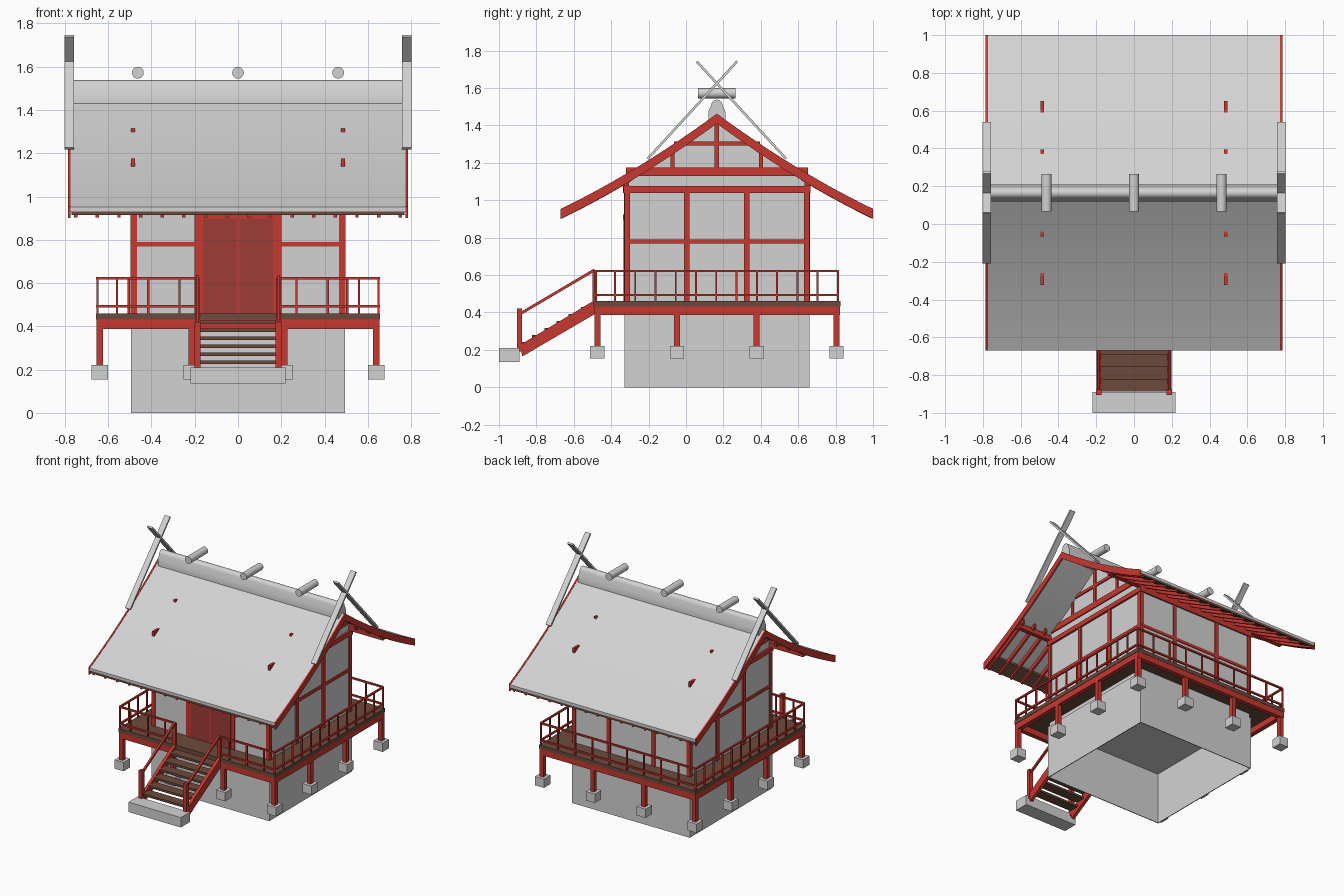
import bpy, bmesh, math
from mathutils import Matrix, Vector

cube = bpy.data.objects.get("Cube")
if cube:
    bpy.data.objects.remove(cube, do_unlink=True)


def material(name, rgb):
    m = bpy.data.materials.new(name)
    m.use_nodes = True
    m.diffuse_color = (*rgb, 1)
    m.node_tree.nodes["Principled BSDF"].inputs["Base Color"].default_value = (*rgb, 1)
    return m


GREY = material("pale grey", (0.65, 0.65, 0.65))
RED = material("vermilion", (0.57, 0.04, 0.03))
DOOR = material("dark red", (0.34, 0.045, 0.037))
BROWN = material("dark brown", (0.15, 0.068, 0.045))

parts = {}
CY = 0.165          # y of the ridge
EAVE = 0.835        # half depth of the roof
SIDES = (-1, 1)


def mesh_for(name, mat):
    return parts.setdefault(name, (bmesh.new(), mat))[0]


def prism(name, mat, pts, x0, x1):
    """Extrude a (y, z) outline along x."""
    bm = mesh_for(name, mat)
    a = [bm.verts.new((x0, y, z)) for y, z in pts]
    b = [bm.verts.new((x1, y, z)) for y, z in pts]
    faces = [bm.faces.new(a), bm.faces.new(b[::-1])]
    for i in range(len(pts)):
        j = (i + 1) % len(pts)
        faces.append(bm.faces.new((a[j], a[i], b[i], b[j])))
    bmesh.ops.recalc_face_normals(bm, faces=faces)


def box(name, mat, x, y, z):
    prism(name, mat, [(y[0], z[0]), (y[1], z[0]), (y[1], z[1]), (y[0], z[1])], *x)


def span(c, w):
    return (c - w / 2, c + w / 2)


def slanted(name, mat, p, q, t, x):
    """Straight bar of thickness t between two (y, z) points."""
    p, q = Vector(p), Vector(q)
    d = (q - p).normalized()
    n = Vector((-d.y, d.x)) * t / 2
    prism(name, mat, [p - n, q - n, q + n, p + n], *x)


def roof_z(y):
    d = abs(y - CY)
    return 1.46 - 0.735 * d + 0.15 * d * d


def roof_strip(name, mat, y0, y1, hi, lo, x, n=8):
    """Band that follows the roof curve between two offsets from its top."""
    ys = [y0 + (y1 - y0) * i / n for i in range(n + 1)]
    pts = [(y, roof_z(y) + hi) for y in ys] + [(y, roof_z(y) + lo) for y in reversed(ys)]
    prism(name, mat, pts, *x)


# Foundation skirt, open underneath
for s in SIDES:
    box("foundation", GREY, span(s * 0.491, 0.006), (-0.33, 0.66), (0, 0.4))
    box("foundation", GREY, (-0.488, 0.488), span(CY + s * 0.492, 0.006), (0, 0.4))

# Hall walls with gable ends
ys = [-0.325 + 0.98 * i / 12 for i in range(13)]
prism("walls", GREY, [(0.655, 0.385), (-0.325, 0.385)] + [(y, roof_z(y) - 0.015) for y in ys],
      -0.485, 0.485)

# Deck with edge beams
box("deck", BROWN, (-0.657, 0.657), (-0.495, 0.825), (0.432, 0.46))
for s in SIDES:
    box("deck_beams", RED, span(s * 0.637, 0.034), (-0.493, 0.823), (0.387, 0.433))
    box("deck_beams", RED, (-0.62, 0.62), span(CY + s * 0.641, 0.034), (0.387, 0.433))

# Stilts on stone blocks around the deck edge
for i in range(4):
    for j in range(4):
        if i in (0, 3) or j in (0, 3):
            x, y = -0.639 + 0.426 * i, CY - 0.639 + 0.426 * j
            box("stilts", RED, span(x, 0.032), span(y, 0.032), (0.21, 0.39))
            box("stone_blocks", GREY, span(x, 0.076), span(y, 0.076), (0.155, 0.222))

# Wall columns
for s in SIDES:
    for y in (-0.315, 0.005, 0.325, 0.645):
        box("columns", RED, span(s * 0.481, 0.03), span(y, 0.03), (0.46, 1.06))
    for y in (-0.315, 0.645):
        box("columns", RED, span(s * 0.187, 0.03), span(y, 0.034), (0.46, 1.06))

# Wall rails, tie beams and gable framing
for s in SIDES:
    x = span(s * 0.485, 0.018)
    box("wall_rails", RED, x, (-0.31, 0.64), (0.768, 0.79))
    box("wall_rails", RED, (s * 0.335 - 0.145, s * 0.335 + 0.145), (-0.331, -0.318), (0.768, 0.79))
    box("tie_beams", RED, span(s * 0.485, 0.03), (-0.335, 0.665), (1.04, 1.075))
    box("tie_beams", RED, x, (-0.322, 0.652), (1.13, 1.175))
    box("tie_beams", RED, x, (-0.065, 0.395), (1.292, 1.315))
    box("gable_posts", RED, x, span(CY, 0.024), (1.17, 1.43))
    for t in SIDES:
        box("gable_posts", RED, x, span(CY + t * 0.237, 0.022), (1.17, 1.275))
    box("wall_plates", RED, (-0.77, 0.77), span(CY + s * 0.485, 0.032), (1.075, 1.112))
    box("wall_plates", RED, (-0.49, 0.49), span(CY + s * 0.485, 0.032), (1.04, 1.075))
box("wall_rails", RED, (-0.48, 0.48), (0.648, 0.661), (0.768, 0.79))

# Double door
for s in SIDES:
    box("doors", DOOR, span(s * 0.0865, 0.173), (-0.332, -0.32), (0.46, 0.9))
    box("door_trim", RED, span(s * 0.167, 0.01), (-0.334, -0.32), (0.46, 0.9))
box("door_trim", RED, span(0, 0.016), (-0.335, -0.32), (0.46, 0.9))
box("door_trim", RED, (-0.175, 0.175), (-0.336, -0.32), (0.895, 0.925))

# Railing: rails and balusters along each edge
FRONT, BACK, EDGE = -0.488, 0.812, 0.649
for z in (0.493, 0.622):
    for s in SIDES:
        box("railing", RED, span(s * EDGE, 0.013), (FRONT, BACK), span(z, 0.012))
        box("railing", RED, span(s * 0.418, 0.47), span(FRONT, 0.013), span(z, 0.012))
    box("railing", RED, (-EDGE, EDGE), span(BACK, 0.013), span(z, 0.012))


def baluster(x, y, w=0.01):
    box("balusters", RED, span(x, w), span(y, w), (0.46, 0.622))


for s in SIDES:
    for i in range(13):
        baluster(s * EDGE, FRONT + (BACK - FRONT) * i / 12)
    for x in (0.27, 0.415, 0.56):
        baluster(s * x, FRONT)
    baluster(s * 0.187, FRONT, 0.022)
for i in range(1, 9):
    baluster(-EDGE + 2 * EDGE * i / 9, BACK)

# Stairs with stringers, newels and handrails
for i in range(6):
    z, y = 0.235 + 0.037 * i, -0.85 + 0.065 * i
    box("stair_treads", BROWN, (-0.175, 0.175), span(y, 0.075), span(z, 0.016))
for s in SIDES:
    prism("stringers", RED, [(-0.89, 0.225), (-0.875, 0.165), (-0.49, 0.39), (-0.49, 0.465)],
          *span(s * 0.187, 0.024))
    box("newels", RED, span(s * 0.187, 0.028), span(-0.89, 0.028), (0.19, 0.42))
    slanted("handrails", RED, (-0.895, 0.388), (-0.488, 0.628), 0.015, span(s * 0.187, 0.015))
box("stone_step", GREY, (-0.22, 0.22), (-1.0, -0.89), (0.135, 0.21))

# Curved roof with bargeboards, eave boards and rafters
roof_strip("roof", GREY, CY - EAVE, CY + EAVE, 0, -0.02, (-0.775, 0.775), 24)
for s in SIDES:
    roof_strip("bargeboards", RED, CY - EAVE, CY + EAVE, 0.003, -0.05,
               span(s * 0.78, 0.012), 24)
    roof_strip("eave_boards", BROWN, CY + s * 0.74, CY + s * EAVE, -0.018, -0.036, (-0.77, 0.77), 3)
    for i in range(16):
        roof_strip("rafters", RED, CY + s * 0.45, CY + s * 0.828, -0.018, -0.052,
                   span(-0.75 + 0.1 * i, 0.016), 5)

# Ridge cap: wide base with a rounded top
arc = [(CY + 0.03 * math.cos(a), 1.508 + 0.03 * math.sin(a))
       for a in (math.pi * i / 10 for i in range(11))]
prism("ridge_cap", GREY, [(CY - 0.045, 1.43), (CY + 0.045, 1.43), (CY + 0.045, 1.475)]
      + arc + [(CY - 0.045, 1.475)], -0.757, 0.757)

# Ridge logs lying across the cap
for i in (-1, 0, 1):
    place = Matrix.Translation((0.463 * i, CY, 1.572)) @ Matrix.Rotation(math.pi / 2, 4, "X")
    bmesh.ops.create_cone(mesh_for("ridge_logs", GREY), cap_ends=True, segments=24,
                          radius1=0.027, radius2=0.027, depth=0.2, matrix=place)

# Crossed finials at both gables
for s in SIDES:
    for t in SIDES:
        slanted("crossed_finials", GREY, (CY - t * 0.37, 1.222), (CY + t * 0.108, 1.742),
                0.013, span(s * 0.78, 0.044))

# Turn every collected part into an object
for name, (bm, mat) in parts.items():
    me = bpy.data.meshes.new(name)
    bm.to_mesh(me)
    bm.free()
    me.materials.append(mat)
    ob = bpy.data.objects.new(name, me)
    bpy.context.collection.objects.link(ob)
    if name in ("roof", "bargeboards", "ridge_cap", "ridge_logs"):
        bpy.ops.object.select_all(action="DESELECT")
        ob.select_set(True)
        bpy.context.view_layer.objects.active = ob
        bpy.ops.object.shade_smooth_by_angle(angle=math.radians(30))
